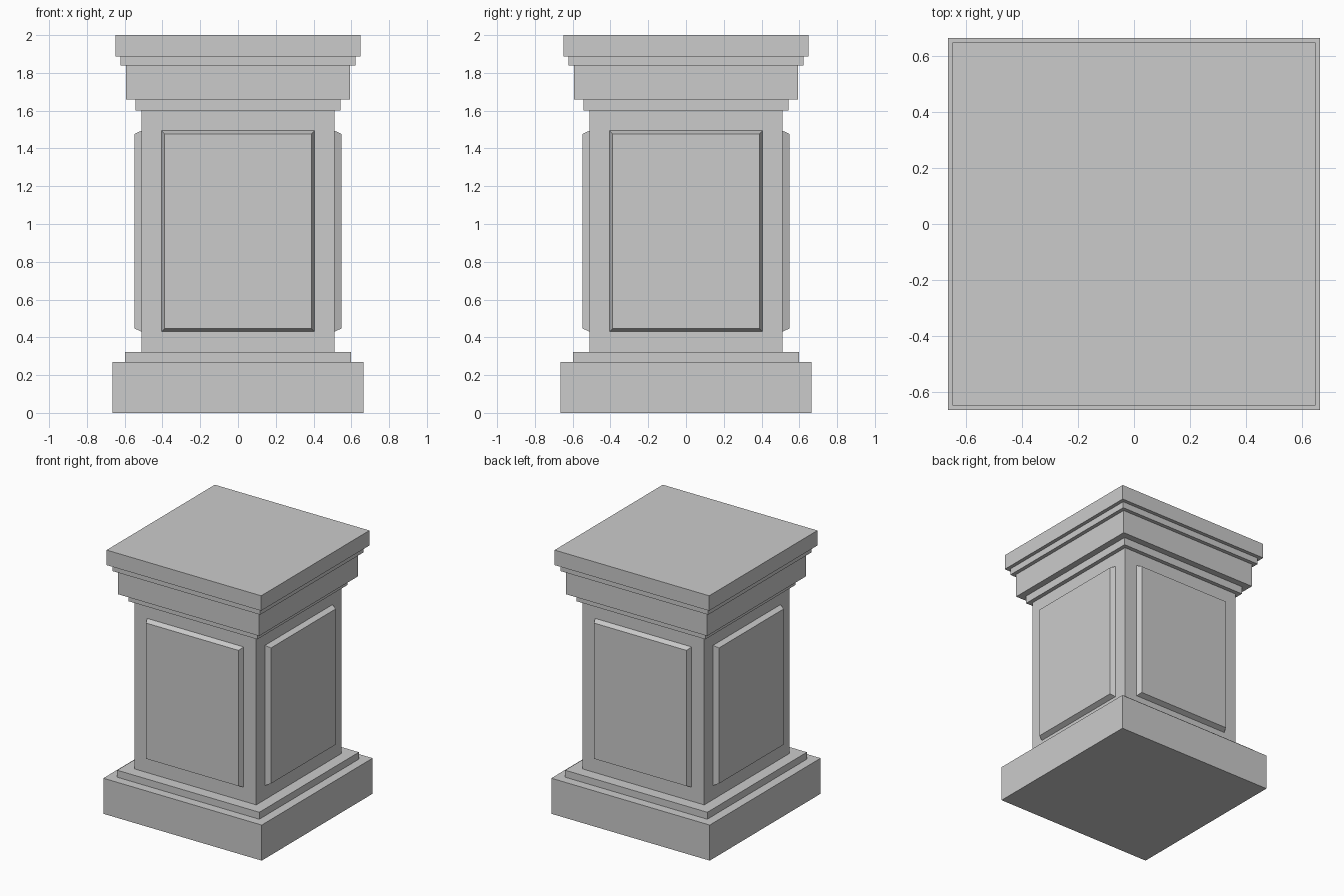
import bpy, bmesh
from math import pi
from mathutils import Matrix

if "Cube" in bpy.data.objects:
    bpy.data.objects.remove(bpy.data.objects["Cube"])


def frustum(name, rings, turn=0.0):
    """Closed solid from two four-cornered rings, turned about z."""
    bm = bmesh.new()
    a, b = [[bm.verts.new(p) for p in ring] for ring in rings]
    bm.faces.new(a)
    bm.faces.new(b)
    for i in range(4):
        j = (i + 1) % 4
        bm.faces.new((a[i], a[j], b[j], b[i]))
    bmesh.ops.recalc_face_normals(bm, faces=bm.faces)
    bm.transform(Matrix.Rotation(turn, 4, 'Z'))
    mesh = bpy.data.meshes.new(name)
    bm.to_mesh(mesh)
    bm.free()
    obj = bpy.data.objects.new(name, mesh)
    bpy.context.collection.objects.link(obj)
    return obj


def square(h, z):
    return [(-h, -h, z), (h, -h, z), (h, h, z), (-h, h, z)]


def upright(h, y, z0, z1):
    return [(-h, y, z0), (h, y, z0), (h, y, z1), (-h, y, z1)]


# Stacked square courses: name, half width, bottom, top
for name, h, z0, z1 in [
    ("plinth", 0.665, 0.0, 0.27),
    ("base_step", 0.597, 0.27, 0.323),
    ("shaft", 0.511, 0.323, 1.60),
    ("neck_band", 0.542, 1.60, 1.658),
    ("frieze", 0.592, 1.658, 1.838),
    ("cap_step", 0.621, 1.838, 1.886),
    ("cap_slab", 0.649, 1.886, 2.0),
]:
    frustum(name, (square(h, z0), square(h, z1)))

# Raised bevelled panel on each side of the shaft
for i, side in enumerate(("front", "right", "back", "left")):
    frustum(side + "_panel",
            (upright(0.405, -0.511, 0.43, 1.494),
             upright(0.388, -0.548, 0.447, 1.477)), i * pi / 2)
